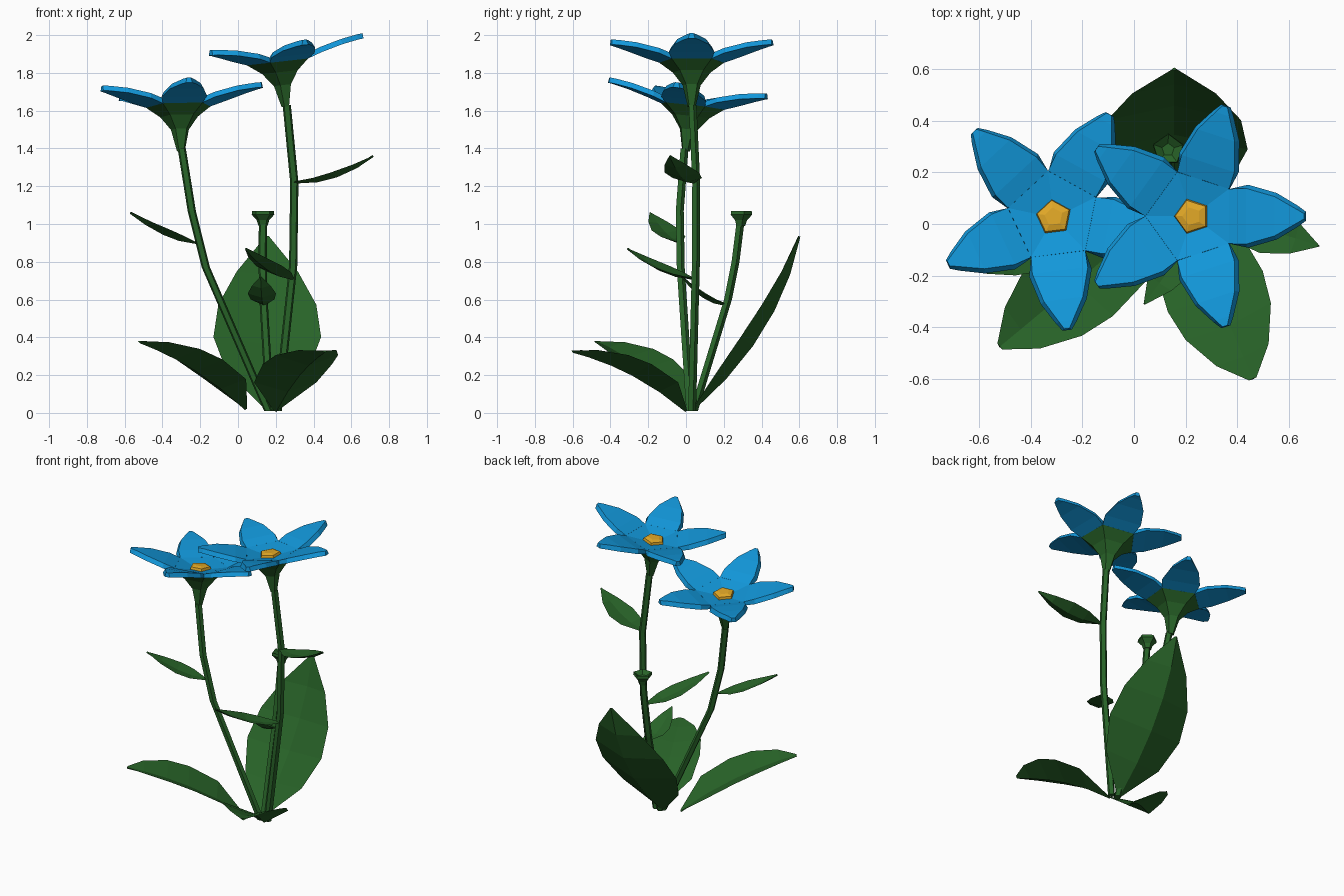
import bpy, bmesh, math
from mathutils import Vector, Matrix

if "Cube" in bpy.data.objects:
    bpy.data.objects.remove(bpy.data.objects["Cube"])


def material(name, col):
    m = bpy.data.materials.new(name)
    m.diffuse_color = (*col, 1)
    m.use_nodes = True
    m.node_tree.nodes["Principled BSDF"].inputs["Base Color"].default_value = m.diffuse_color
    return m


GREEN = material("leaf green", (0.021, 0.125, 0.021))
BLUE = material("petal blue", (0.006, 0.31, 0.70))
YELLOW = material("centre yellow", (0.75, 0.39, 0.02))


def loft(name, sections, mats, mat_ids=None, matrix=Matrix()):
    """Closed flat-shaded skin through equal-sized rings, capped at both ends."""
    bm = bmesh.new()
    rings = [[bm.verts.new(matrix @ Vector(p)) for p in s] for s in sections]
    n = len(rings[0])
    for i, (a, b) in enumerate(zip(rings, rings[1:])):
        for k in range(n):
            f = bm.faces.new((a[k], a[(k + 1) % n], b[(k + 1) % n], b[k]))
            f.material_index = mat_ids[i] if mat_ids else 0
    bm.faces.new(rings[0][::-1])
    bm.faces.new(rings[-1]).material_index = mat_ids[-1] if mat_ids else 0
    bmesh.ops.recalc_face_normals(bm, faces=bm.faces)
    me = bpy.data.meshes.new(name)
    bm.to_mesh(me)
    bm.free()
    for m in mats:
        me.materials.append(m)
    ob = bpy.data.objects.new(name, me)
    bpy.context.collection.objects.link(ob)
    return ob


def ring(c, r, n=5, turn=0.0):
    return [(c[0] + r * math.cos(turn + k * math.tau / n),
             c[1] + r * math.sin(turn + k * math.tau / n), c[2]) for k in range(n)]


def stem(name, pts, r=0.023):
    loft(name, [ring(p, r, 5, 0.3) for p in pts], [GREEN])


def leaf(name, base, bend, tip, half, outline, cup):
    """Cupped leaf along a quadratic curve; outline = (t, width fraction)."""
    a, b, c = Vector(base), Vector(bend), Vector(tip)
    side = (c - a).cross(Vector((0, 0, 1))).normalized()
    sections = []
    for t, w in outline:
        mid = a * (1 - t) ** 2 + b * 2 * t * (1 - t) + c * t * t
        tangent = (b - a) * (1 - t) + (c - b) * t
        up = side.cross(tangent).normalized()
        edge = up * cup * w
        sections.append([mid - side * half * w + edge, mid + up * 0.006,
                         mid + side * half * w + edge, mid - up * 0.006])
    loft(name, sections, [GREEN])


def flower(name, centre, normal, turn):
    rot = Vector((0, 0, 1)).rotation_difference(Vector(normal)).to_matrix().to_4x4()
    m = Matrix.Translation(centre) @ rot @ Matrix.Rotation(math.radians(turn), 4, 'Z')
    # green trumpet, blue throat and yellow button, five sided
    profile = [(0.022, -0.24), (0.05, -0.125), (0.105, -0.055), (0.18, 0.0),
               (0.18, 0.028), (0.07, 0.006), (0.065, 0.022), (0.036, 0.03)]
    loft(name + "_calyx_and_centre",
         [ring((0, 0, z), r, 5, math.pi / 5) for r, z in profile],
         [GREEN, BLUE, YELLOW], [0, 0, 0, 1, 1, 2, 2], m)
    # petals: (distance, half width, height, top inset)
    stations = [(0.146, 0.106, 0.0, 0.0), (0.22, 0.122, 0.025, 0.014),
                (0.335, 0.09, 0.055, 0.014), (0.42, 0.04, 0.07, 0.012),
                (0.45, 0.018, 0.073, 0.008)]
    for k in range(5):
        mk = m @ Matrix.Rotation(k * math.tau / 5, 4, 'Z')
        loft(f"{name}_petal_{k + 1}",
             [[(r, -w, z), (r, w, z), (r - i * 0.4, w - i, z + 0.028),
               (r - i * 0.4, i - w, z + 0.028)] for r, w, z, i in stations],
             [BLUE], None, mk)


# Stems
stem("left_stem", [(0.16, 0.02, 0.01), (-0.17, -0.03, 0.77), (-0.245, -0.035, 1.07),
                   (-0.298, -0.01, 1.40)])
stem("right_stem", [(0.21, 0.03, 0.01), (0.292, 0.05, 0.78), (0.298, 0.052, 1.22),
                    (0.258, 0.033, 1.63)])
stem("back_stem", [(0.17, 0.04, 0.01), (0.135, 0.22, 0.60), (0.13, 0.26, 0.80),
                   (0.132, 0.285, 1.0)])
# Small open cup on the back stem
loft("bud_cup", [ring((0.132, 0.288, z), r, 5, 0.3) for r, z in
                 [(0.025, 0.99), (0.035, 1.02), (0.063, 1.05), (0.06, 1.068), (0.025, 1.045)]],
     [GREEN])

# Flowers
flower("left_flower", (-0.31, 0.025, 1.625), (-0.035, 0.11, 1), -11)
flower("right_flower", (0.226, 0.03, 1.86), (-0.112, 0, 1), 0)

# Large leaves at the base
broad = [(0, 0.06), (0.2, 0.76), (0.4, 1.0), (0.6, 0.91), (0.8, 0.57), (1, 0.03)]
blunt = [(0, 0.06), (0.25, 0.9), (0.5, 1.0), (0.68, 0.9), (0.87, 0.55), (1, 0.08)]
leaf("back_base_leaf", (0.155, 0.04, 0.02), (0.155, 0.50, 0.42), (0.155, 0.6, 0.935),
     0.285, broad, 0.075)
leaf("left_base_leaf", (0.04, 0.0, 0.02), (-0.21, -0.22, 0.26), (-0.52, -0.475, 0.375),
     0.19, blunt, 0.06)
leaf("right_base_leaf", (0.2, 0.0, 0.01), (0.32, -0.27, 0.24), (0.46, -0.6, 0.325),
     0.2, blunt, 0.06)

# Small leaves on the stems
slim = [(0, 0.1), (0.28, 0.85), (0.52, 1.0), (0.78, 0.65), (1, 0.04)]
for name, base, bend, tip, half in [
        ("left_stem_leaf", (-0.22, -0.03, 0.90), (-0.38, -0.1, 0.91), (-0.57, -0.19, 1.06), 0.085),
        ("right_stem_upper_leaf", (0.30, 0.04, 1.22), (0.52, -0.02, 1.21), (0.715, -0.085, 1.36), 0.095),
        ("right_stem_lower_leaf", (0.29, 0.04, 0.71), (0.17, -0.13, 0.72), (0.04, -0.31, 0.87), 0.085),
        ("back_stem_leaf", (0.135, 0.22, 0.57), (0.125, 0.09, 0.58), (0.12, -0.02, 0.72), 0.075)]:
    leaf(name, base, bend, tip, half, slim, 0.02)
